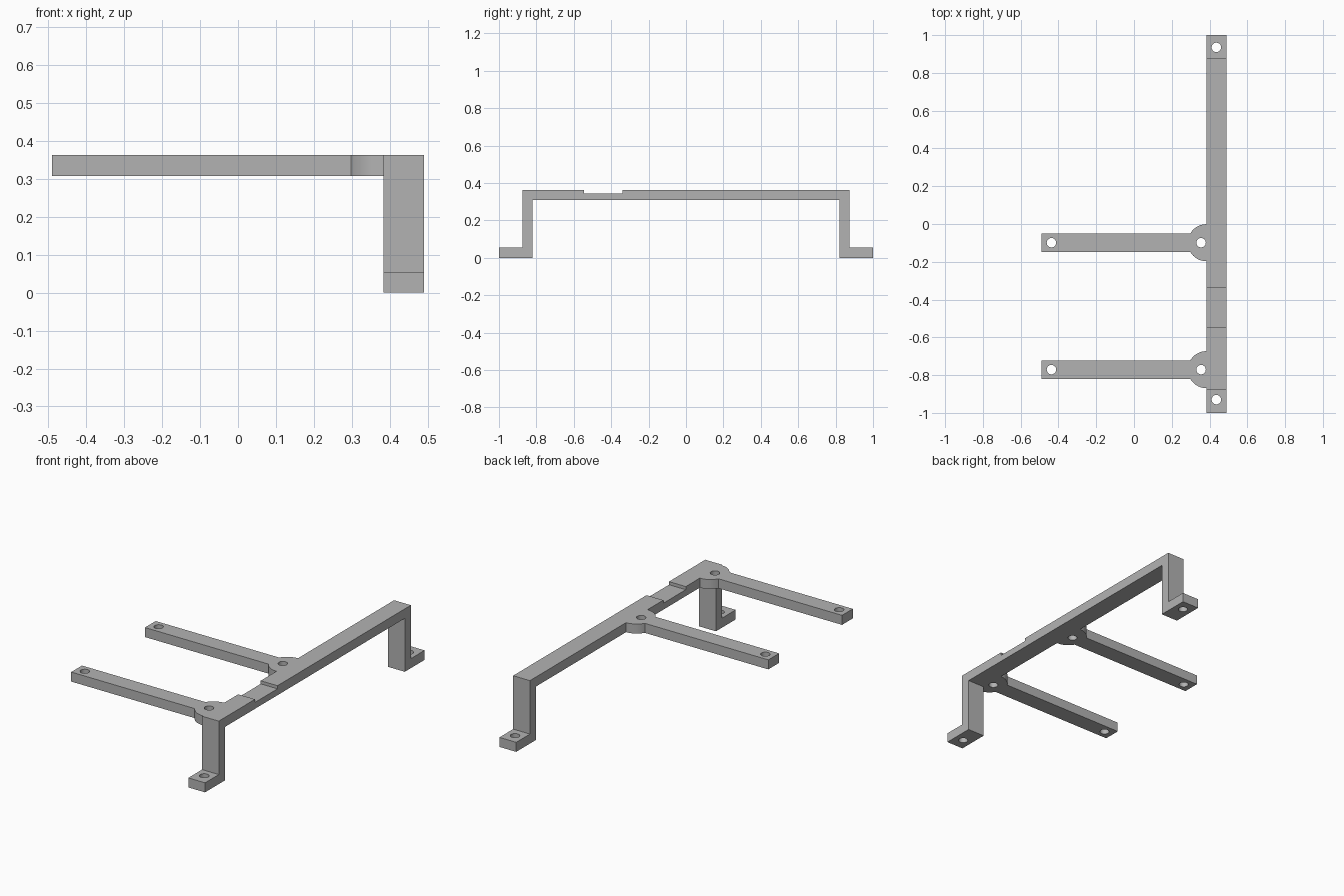
import bpy, bmesh, math
from mathutils import Vector

default = bpy.data.objects.get("Cube")
if default:
    bpy.data.objects.remove(default, do_unlink=True)

grey = bpy.data.materials.new("plain_grey")
grey.use_nodes = True
GREY = (0.45, 0.45, 0.45, 1)
grey.diffuse_color = GREY
grey.node_tree.nodes["Principled BSDF"].inputs["Base Color"].default_value = GREY


def prism(name, outline, direction):
    """Extrude a closed 3D outline along a direction."""
    bm = bmesh.new()
    face = bm.faces.new([bm.verts.new(p) for p in outline])
    moved = bmesh.ops.extrude_face_region(bm, geom=[face])["geom"]
    verts = [g for g in moved if isinstance(g, bmesh.types.BMVert)]
    bmesh.ops.translate(bm, verts=verts, vec=Vector(direction))
    bmesh.ops.recalc_face_normals(bm, faces=bm.faces)
    mesh = bpy.data.meshes.new(name)
    bm.to_mesh(mesh)
    bm.free()
    mesh.materials.append(grey)
    obj = bpy.data.objects.new(name, mesh)
    bpy.context.collection.objects.link(obj)
    return obj


def drill(obj, centres, z, radius=0.025):
    """Cut round screw holes through a part."""
    for x, y in centres:
        ring = [(x + radius * math.cos(a), y + radius * math.sin(a), z - 0.1)
                for a in (math.tau * i / 32 for i in range(32))]
        cutter = prism("hole_cutter", ring, (0, 0, 0.2))
        cutter.hide_render = True
        mod = obj.modifiers.new("screw_hole", 'BOOLEAN')
        mod.operation = 'DIFFERENCE'
        mod.solver = 'EXACT'
        mod.object = cutter
        bpy.context.view_layer.objects.active = obj
        bpy.ops.object.modifier_apply(modifier=mod.name)
        bpy.data.objects.remove(cutter, do_unlink=True)


def smooth(obj):
    bpy.ops.object.select_all(action='DESELECT')
    obj.select_set(True)
    bpy.context.view_layer.objects.active = obj
    bpy.ops.object.shade_smooth_by_angle(angle=math.radians(30))


THICK, TOP = 0.055, 0.363
UNDER = TOP - THICK
INNER, OUTER = 0.383, 0.49

# Stepped rail: foot, leg, long bar with a shallow notch, leg, foot
half = [(0.82, UNDER), (0.82, 0), (1, 0), (1, THICK), (0.875, THICK), (0.875, TOP)]
notch = [(-0.34, TOP), (-0.34, 0.345), (-0.545, 0.345), (-0.545, TOP)]
profile = half + notch + [(-y, z) for y, z in reversed(half)]
rail = prism("stepped_rail", [(INNER, y, z) for y, z in profile], (OUTER - INNER, 0, 0))
drill(rail, [(0.436, 0.935), (0.436, -0.93)], THICK / 2)
smooth(rail)

# Flat arms, each widening to a rounded boss where it meets the rail
RADIUS, WIDTH = 0.098, 0.049
spread = math.asin(WIDTH / RADIUS)
for name, y in (("front_arm", -0.771), ("rear_arm", -0.099)):
    arc = [math.pi / 2 + (math.pi / 2 - spread) * i / 12 for i in range(13)]
    upper = [(INNER + RADIUS * math.cos(a), RADIUS * math.sin(a)) for a in arc]
    upper.append((-0.49, WIDTH))
    outline = upper + [(px, -py) for px, py in reversed(upper)]
    arm = prism(name, [(px, y + py, UNDER) for px, py in outline], (0, 0, THICK))
    drill(arm, [(-0.437, y), (0.355, y)], UNDER + THICK / 2)
    smooth(arm)
